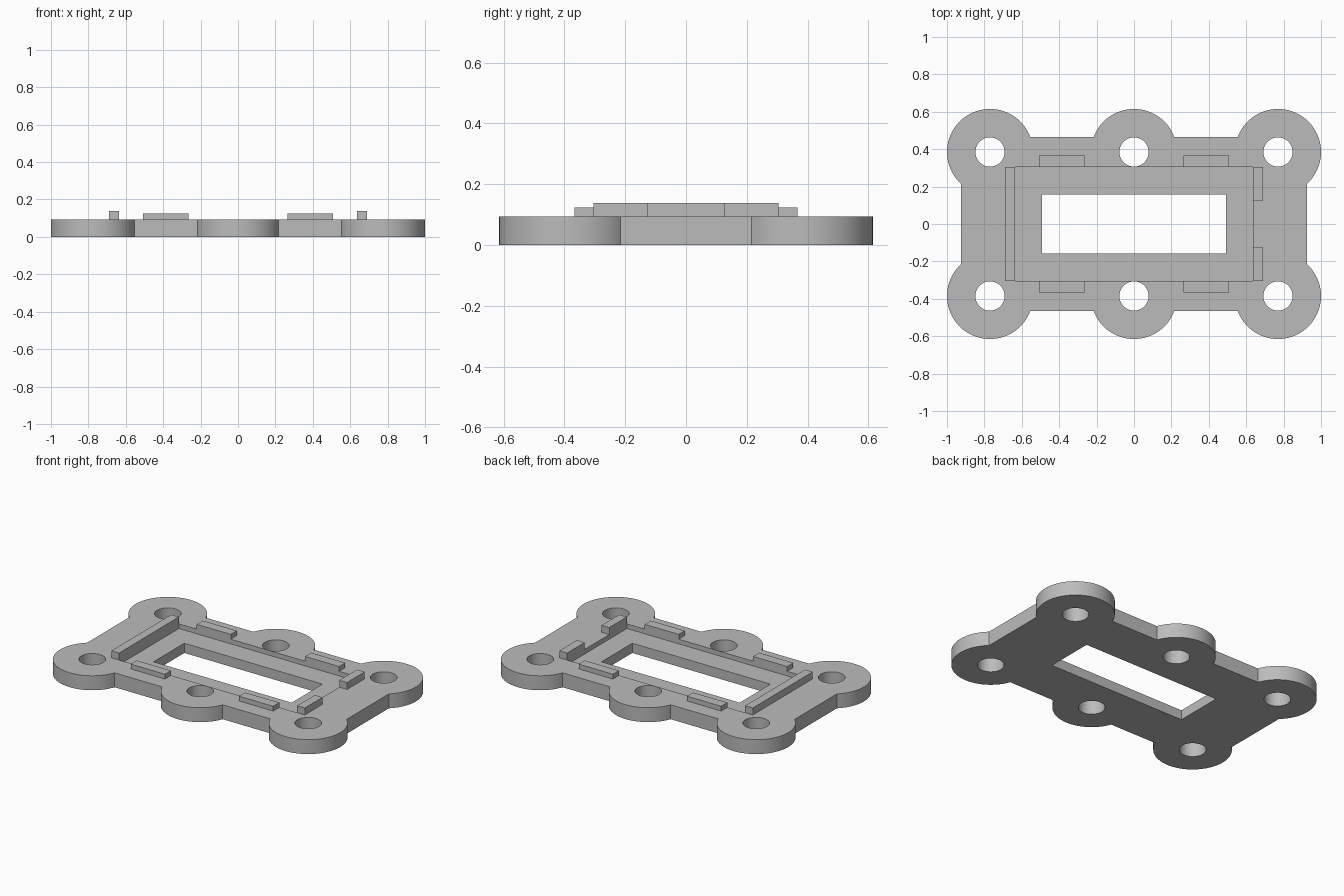
import bpy, bmesh
from math import radians, degrees, sin, cos, asin, acos
from mathutils import Matrix, Vector

cube = bpy.data.objects.get("Cube")
if cube:
    bpy.data.objects.remove(cube, do_unlink=True)

BASE_TOP = 0.093
LUG_X, LUG_Y, LUG_R, BOLT_R = 0.77, 0.385, 0.23, 0.078
HALF_X, HALF_Y = 0.925, 0.465

grey = bpy.data.materials.new("plain grey")
grey.use_nodes = True
grey.diffuse_color = (0.5, 0.5, 0.5, 1)
grey.node_tree.nodes["Principled BSDF"].inputs["Base Color"].default_value = (0.5, 0.5, 0.5, 1)


def make_object(name, bm):
    bmesh.ops.recalc_face_normals(bm, faces=bm.faces)
    mesh = bpy.data.meshes.new(name)
    bm.to_mesh(mesh)
    bm.free()
    mesh.materials.append(grey)
    obj = bpy.data.objects.new(name, mesh)
    bpy.context.collection.objects.link(obj)
    return obj


def box(name, x0, x1, y0, y1, z0, z1):
    bm = bmesh.new()
    size = Matrix.Diagonal((x1 - x0, y1 - y0, z1 - z0, 1))
    centre = Matrix.Translation(((x0 + x1) / 2, (y0 + y1) / 2, (z0 + z1) / 2))
    bmesh.ops.create_cube(bm, size=1, matrix=centre @ size)
    return make_object(name, bm)


def cut(target, cutter):
    cutter.hide_render = True
    mod = target.modifiers.new("cut", 'BOOLEAN')
    mod.operation, mod.solver, mod.object = 'DIFFERENCE', 'EXACT', cutter
    bpy.context.view_layer.update()
    bpy.context.view_layer.objects.active = target
    bpy.ops.object.modifier_apply(modifier=mod.name)
    bpy.data.objects.remove(cutter, do_unlink=True)


def arc(cx, start, end):
    steps = max(8, int((end - start) / 4))
    angles = [radians(start + (end - start) * i / steps) for i in range(steps + 1)]
    return [Vector((cx + LUG_R * cos(a), LUG_Y + LUG_R * sin(a), 0)) for a in angles]


# Base plate outline: three round lugs along the back, repeated by a half turn
shoulder = degrees(asin((HALF_Y - LUG_Y) / LUG_R))
flank = degrees(acos((HALF_X - LUG_X) / LUG_R))
half = (arc(LUG_X, -flank, 180 - shoulder) + arc(0, shoulder, 180 - shoulder)
        + arc(-LUG_X, shoulder, 180 + flank))
outline = half + [Vector((-p.x, -p.y, 0)) for p in half]
bm = bmesh.new()
face = bm.faces.new([bm.verts.new(p) for p in outline])
raised = bmesh.ops.extrude_face_region(bm, geom=[face], use_keep_orig=True)["geom"]
bmesh.ops.translate(bm, vec=(0, 0, BASE_TOP),
                    verts=[v for v in raised if isinstance(v, bmesh.types.BMVert)])
plate = make_object("base_plate", bm)

# Bolt holes
bm = bmesh.new()
for x in (-LUG_X, 0, LUG_X):
    for y in (-LUG_Y, LUG_Y):
        bmesh.ops.create_cone(bm, cap_ends=True, segments=64, radius1=BOLT_R,
                              radius2=BOLT_R, depth=1, matrix=Matrix.Translation((x, y, 0)))
cut(plate, make_object("bolt_cutter", bm))

# Shallow pocket and the window through it
cut(plate, box("pocket_cutter", -0.635, 0.635, -0.305, 0.305, 0.063, 0.5))
cut(plate, box("window_cutter", -0.493, 0.493, -0.157, 0.157, -0.5, 0.5))

# Smooth round walls, sharp edges
plate.data.shade_smooth()
plate.data.set_sharp_from_angle(angle=radians(30))

# End stops: one long bar on the right, two short blocks on the left
box("long_end_stop", -0.69, -0.635, -0.305, 0.305, BASE_TOP, 0.138)
for side, y0, y1 in (("front", -0.305, -0.125), ("back", 0.125, 0.305)):
    box(side + "_end_block", 0.635, 0.69, y0, y1, BASE_TOP, 0.138)

# Low side rails, two along each long edge of the pocket
for side, y0, y1 in (("front", -0.367, -0.305), ("back", 0.305, 0.367)):
    for end, x0, x1 in (("right", -0.508, -0.265), ("left", 0.265, 0.508)):
        box(f"{side}_{end}_rail", x0, x1, y0, y1, BASE_TOP, 0.124)
